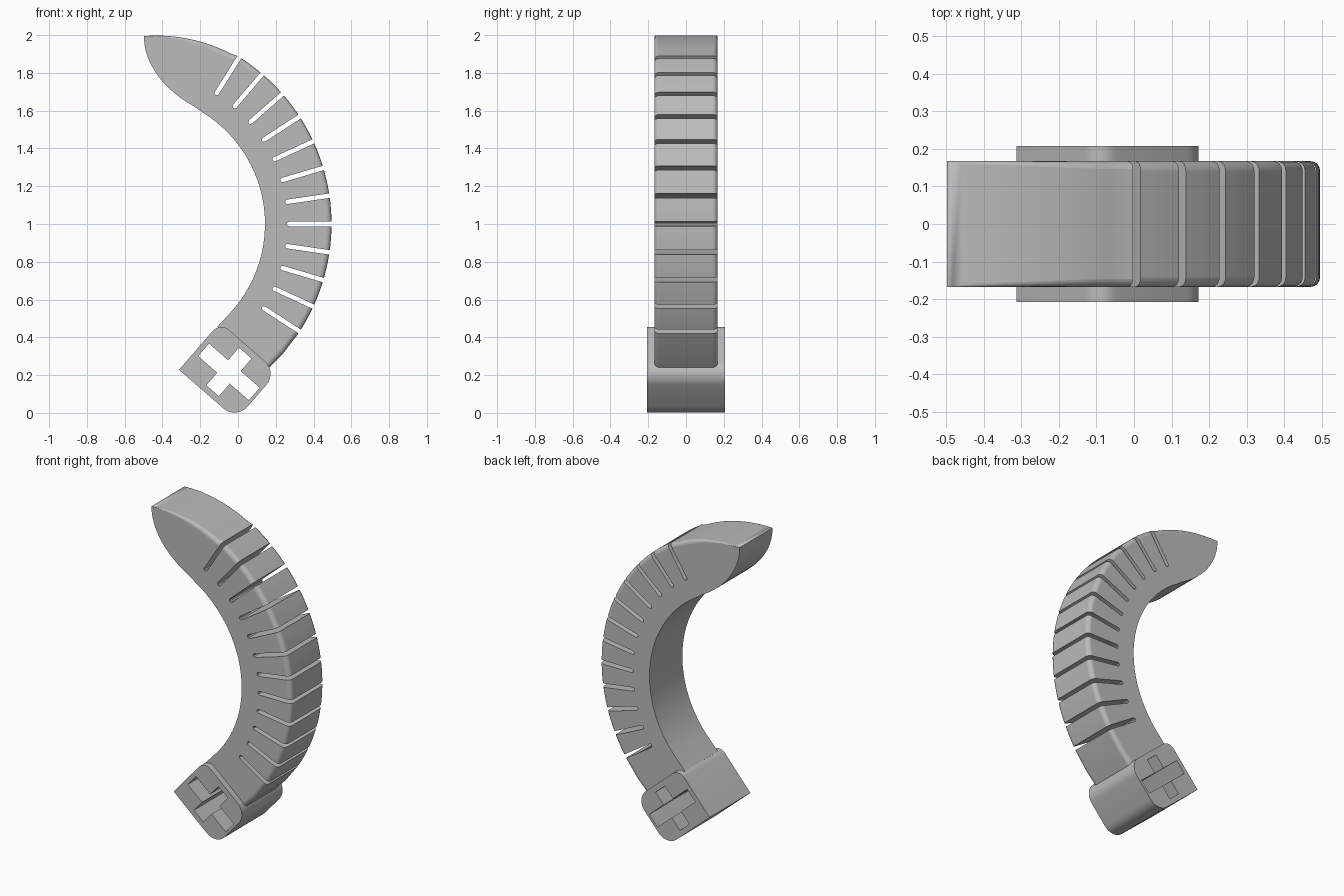
import bpy, bmesh, math
from mathutils import Vector
from mathutils.geometry import interpolate_bezier

if "Cube" in bpy.data.objects:
    bpy.data.objects.remove(bpy.data.objects["Cube"], do_unlink=True)

grey = bpy.data.materials.new("plain grey")
grey.use_nodes = True
grey.diffuse_color = (0.5, 0.5, 0.5, 1)
grey.node_tree.nodes["Principled BSDF"].inputs["Base Color"].default_value = (0.5, 0.5, 0.5, 1)

CENTRE = Vector((-0.55, 1.0))           # centre of the finger's bend
INNER, OUTER, SLOT_FLOOR = 0.693, 1.045, 0.82
STEP, SLOTS, BASE = 8.25, 12, -41
HALF_SLOT = 0.012
MOUNT = Vector((-0.048, 0.217))         # centre of the mounting block


def radial(deg):
    a = math.radians(deg)
    return Vector((math.cos(a), math.sin(a)))


U, V = radial(BASE), radial(BASE + 90)  # mounting block axes


def on_mount(u, v):
    return MOUNT + U * u + V * v


def prism(name, points, half, weights=None):
    """Extrude an x-z outline to both sides of y = 0."""
    bm = bmesh.new()
    layer = bm.edges.layers.float.new("bevel_weight_edge")
    rims = [[bm.verts.new((p.x, y, p.y)) for p in points] for y in (-half, half)]
    for rim in rims:
        bm.faces.new(rim)
    n = len(points)
    for i in range(n):
        j = (i + 1) % n
        bm.faces.new((rims[0][i], rims[0][j], rims[1][j], rims[1][i]))
        if weights:
            for rim in rims:
                bm.edges.get((rim[i], rim[j]))[layer] = weights[i]
    bmesh.ops.recalc_face_normals(bm, faces=bm.faces)
    mesh = bpy.data.meshes.new(name)
    bm.to_mesh(mesh)
    bm.free()
    mesh.materials.append(grey)
    obj = bpy.data.objects.new(name, mesh)
    bpy.context.collection.objects.link(obj)
    return obj


def smooth(obj):
    bpy.ops.object.select_all(action="DESELECT")
    obj.select_set(True)
    bpy.context.view_layer.objects.active = obj
    bpy.ops.object.shade_smooth_by_angle(angle=math.radians(30))


# Finger outline; each weight rounds the edge that starts at its point
outline, weights = [], []


def add(p, weight=0.0):
    outline.append(Vector(p))
    weights.append(weight)


# Inner curve of the finger
add(on_mount(-0.203, 0.14))
for i in range(26):
    add(CENTRE + radial(BASE + i * 4) * INNER)

# Fingertip, underside then top
under = interpolate_bezier((-0.2, 1.607), (-0.36, 1.68), (-0.5, 1.83), (-0.498, 1.995), 14)
top = interpolate_bezier((-0.498, 1.995), (-0.33, 2.01), (-0.14, 1.965), (-0.01, 1.885), 14)
for p in under[1:-1]:
    add(p)
for i, p in enumerate(top[:-1]):
    add(p, min(1.0, i / 10))

# Outer curve with its row of slots
for k in range(SLOTS):
    angle = (7 - k) * STEP
    d, n = radial(angle), radial(angle + 90)
    add(CENTRE + d * OUTER + n * HALF_SLOT)
    for i in range(5):
        t = math.radians(90 + i * 45)
        add(CENTRE + d * (SLOT_FLOOR + math.cos(t) * HALF_SLOT) + n * math.sin(t) * HALF_SLOT)
    add(CENTRE + d * OUTER - n * HALF_SLOT, 1.0)
    if k < SLOTS - 1:
        for f in (0.35, 0.65):
            add(CENTRE + radial(angle - STEP * f) * OUTER, 1.0)
add(CENTRE + radial(BASE) * OUTER, 1.0)
add(on_mount(0.145, 0.14))

finger = prism("finger", outline, 0.167, weights)
bevel = finger.modifiers.new("rounded_outer_edges", "BEVEL")
bevel.limit_method = "WEIGHT"
bevel.width = 0.025
bevel.segments = 4
bevel.use_clamp_overlap = False
smooth(finger)

# Mounting block: u, v of each corner and its rounding radius
block = []
corners = [(-0.207, -0.165, 0), (0.195, -0.165, 0.09), (0.195, 0.168, 0.09), (-0.207, 0.168, 0.06)]
for k, (u, v, r) in enumerate(corners):
    cu, cv = u - math.copysign(r, u), v - math.copysign(r, v)
    for i in range(9 if r else 1):
        d = radial(180 + k * 90 + i * 90 / 8)
        block.append(on_mount(cu + r * d.x, cv + r * d.y))
mount = prism("mounting_block", block, 0.207)

# Cross-shaped socket through the block
LONG, SHORT, W = 0.178, 0.132, 0.044
quarter = [(LONG, W), (W, W), (W, SHORT)]
cross = []
for su, sv in ((1, 1), (-1, 1), (-1, -1), (1, -1)):
    part = quarter if su * sv > 0 else quarter[::-1]
    cross += [on_mount(u * su, v * sv) for u, v in part]
cutter = prism("socket_cutter", cross, 0.3)
cutter.hide_render = True
cutter.hide_viewport = True
cut = mount.modifiers.new("cross_socket", "BOOLEAN")
cut.operation = "DIFFERENCE"
cut.solver = "EXACT"
cut.object = cutter
smooth(mount)
